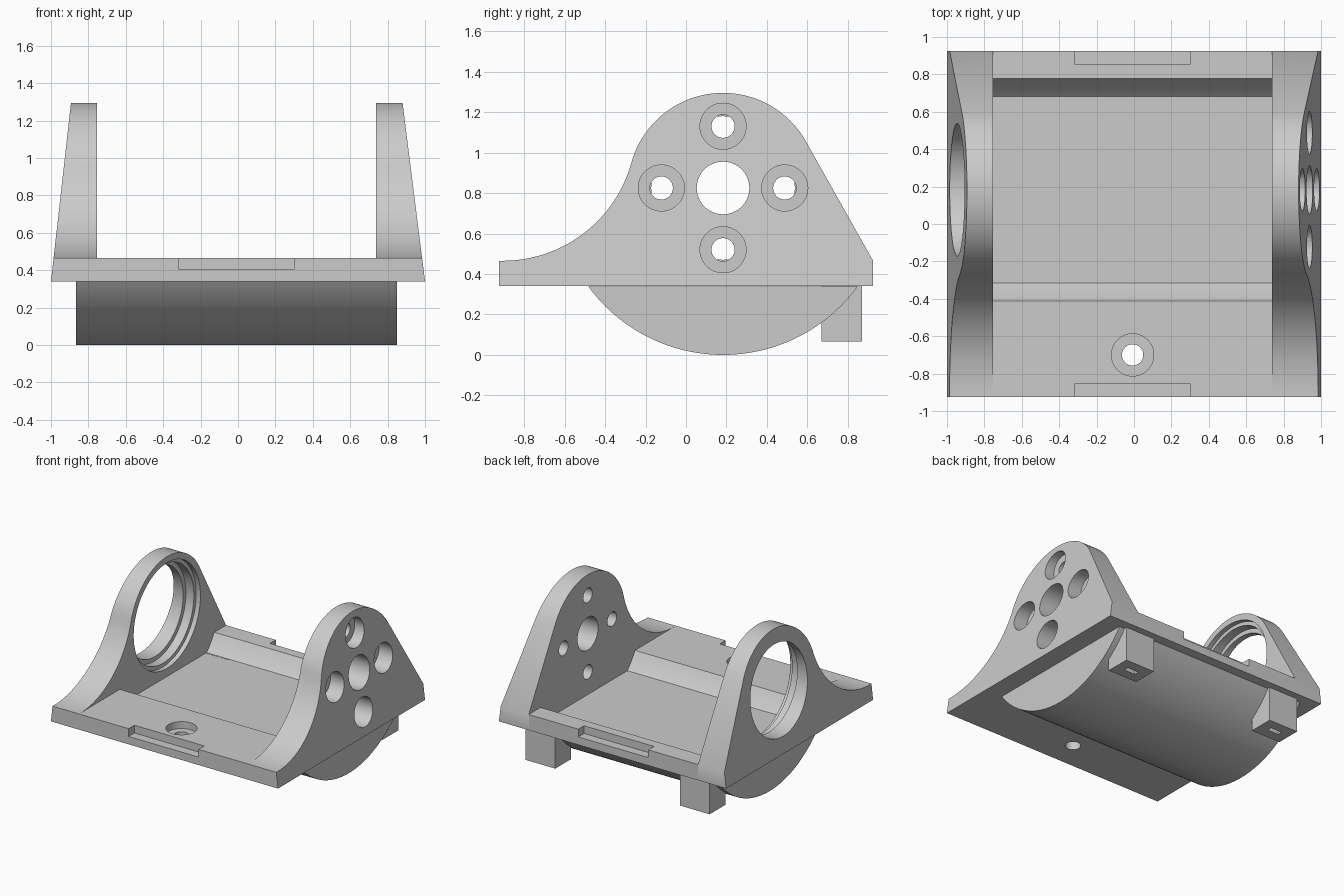
import bpy
import bmesh
from math import atan2, cos, pi, radians, sin, sqrt
from mathutils import Matrix

cube = bpy.data.objects.get("Cube")
if cube:
    bpy.data.objects.remove(cube, do_unlink=True)

grey = bpy.data.materials.new("light_grey")
grey.use_nodes = True
grey.diffuse_color = (0.6, 0.6, 0.6, 1)
grey.node_tree.nodes["Principled BSDF"].inputs["Base Color"].default_value = (0.6, 0.6, 0.6, 1)

AXIS_Y, AXIS_Z = 0.183, 0.825     # shared axis of arches, bores and trough
BOTTOM, TOP = 0.34, 0.465         # base plate heights
IN_L, IN_R = 0.737, -0.753        # inner faces of the two side walls
MID = -0.0075


def make(name, bm):
    bmesh.ops.recalc_face_normals(bm, faces=bm.faces)
    mesh = bpy.data.meshes.new(name)
    bm.to_mesh(mesh)
    bm.free()
    mesh.materials.append(grey)
    obj = bpy.data.objects.new(name, mesh)
    bpy.context.collection.objects.link(obj)
    return obj


def extrude(name, profile, x0, x1, outer=None):
    """Extrude a (y, z) profile along x; outer(z) slants the x1 side."""
    bm = bmesh.new()
    a = [bm.verts.new((x0, y, z)) for y, z in profile]
    b = [bm.verts.new((outer(z) if outer else x1, y, z)) for y, z in profile]
    bm.faces.new(a)
    bm.faces.new(b[::-1])
    for i in range(len(a)):
        j = (i + 1) % len(a)
        bm.faces.new((a[i], b[i], b[j], a[j]))
    return make(name, bm)


def arc(cy, cz, r, a0, a1, n):
    steps = [a0 + (a1 - a0) * i / n for i in range(n + 1)]
    return [(cy + r * cos(a), cz + r * sin(a)) for a in steps]


def box(name, x0, x1, y0, y1, z0, z1):
    return extrude(name, [(y0, z0), (y1, z0), (y1, z1), (y0, z1)], x0, x1)


def bore(y, z, r, x0, x1):
    return extrude("cutter", arc(y, z, r, 0, 2 * pi, 64)[:-1], x0, x1)


def upright_bore(x, y, r, z0, z1):
    bm = bmesh.new()
    bmesh.ops.create_cone(bm, cap_ends=True, segments=48, radius1=r, radius2=r,
                          depth=z1 - z0, matrix=Matrix.Translation((x, y, (z0 + z1) / 2)))
    return make("cutter", bm)


def cut(obj, cutters):
    for cutter in cutters:
        mod = obj.modifiers.new("cut", "BOOLEAN")
        mod.operation = "DIFFERENCE"
        mod.solver = "EXACT"
        mod.object = cutter
        cutter.hide_render = True
    graph = bpy.context.evaluated_depsgraph_get()
    mesh = bpy.data.meshes.new_from_object(obj.evaluated_get(graph))
    obj.modifiers.clear()
    obj.data = mesh
    for cutter in cutters:
        bpy.data.objects.remove(cutter, do_unlink=True)


# Side wall outline: concave sweep, round arch, straight back slope
join = radians(164.6)
R = 0.66
reach = 0.47 + R
sweep_y, sweep_z = AXIS_Y + reach * cos(join), AXIS_Z + reach * sin(join)
wall = [(-0.925, BOTTOM), (-0.925, TOP)]
wall += arc(sweep_y, sweep_z, R, radians(-90), join - pi, 28)
wall += arc(AXIS_Y, AXIS_Z, 0.47, join, radians(28), 40)[1:]
wall += [(0.925, TOP), (0.925, BOTTOM)]


def slant(low, high):
    return lambda z: low + (high - low) * (z - BOTTOM) / (1.295 - BOTTOM)


# Left wall with a centre hole and four counterbored screw holes
left_wall = extrude("left_wall", wall, IN_L, 0, slant(1.0, 0.88))
holes = [bore(AXIS_Y, AXIS_Z, 0.13, 0.6, 1.2)]
for k in range(4):
    y, z = AXIS_Y + 0.305 * cos(k * pi / 2), AXIS_Z + 0.305 * sin(k * pi / 2)
    holes += [bore(y, z, 0.057, 0.6, 1.2), bore(y, z, 0.114, 0.82, 1.2)]
cut(left_wall, holes)

# Right wall with a large stepped bearing opening
right_wall = extrude("right_wall", wall, IN_R, 0, slant(-1.0, -0.893))
cut(right_wall, [bore(AXIS_Y, AXIS_Z, 0.355, -1.2, -0.6),
                 bore(AXIS_Y, AXIS_Z, 0.39, -0.86, -0.6),
                 bore(AXIS_Y, AXIS_Z, 0.42, -0.79, -0.6)])

# Base plate halves, with curved edges around the central pocket
POCKET = 0.695


def pocket_angle(z):
    return atan2(z - AXIS_Z, sqrt(POCKET ** 2 - (z - AXIS_Z) ** 2))


rear_edge = arc(AXIS_Y, AXIS_Z, POCKET, pocket_angle(TOP), pocket_angle(BOTTOM), 6)
front_edge = [(2 * AXIS_Y - y, z) for y, z in rear_edge]
for name, end, edge in (("front_plate", -0.925, front_edge), ("rear_plate", 0.925, rear_edge)):
    plate = extrude(name, [(end, BOTTOM), (end, TOP)] + edge, IN_R, IN_L)
    inner = end * 0.922
    cutters = [box("cutter", -0.315, 0.30, min(inner, end * 1.1), max(inner, end * 1.1), 0.403, 0.6)]
    if end < 0:
        cutters += [upright_bore(MID, -0.7, 0.057, 0.2, 0.6),
                    upright_bore(MID, -0.7, 0.113, 0.41, 0.6)]
    cut(plate, cutters)

# Rounded trough below the plate
half = atan2(0.665, AXIS_Z - BOTTOM)
extrude("trough", arc(AXIS_Y, AXIS_Z, AXIS_Z, -pi / 2 - half, -pi / 2 + half, 48), -0.865, 0.85)

# Rear legs with a small slot in each foot
for name, side in (("left_leg", 1), ("right_leg", -1)):
    cx = MID + side * 0.68
    leg = box(name, cx - 0.13, cx + 0.13, 0.67, 0.87, 0.065, BOTTOM)
    cut(leg, [box("cutter", cx - 0.05, cx + 0.05, 0.75, 0.79, 0, 0.17)])

# Smooth curved faces, keep hard edges
bpy.ops.object.select_all(action="DESELECT")
for obj in bpy.context.scene.objects:
    if obj.type == "MESH":
        obj.select_set(True)
        bpy.context.view_layer.objects.active = obj
bpy.ops.object.shade_smooth_by_angle(angle=radians(30))
